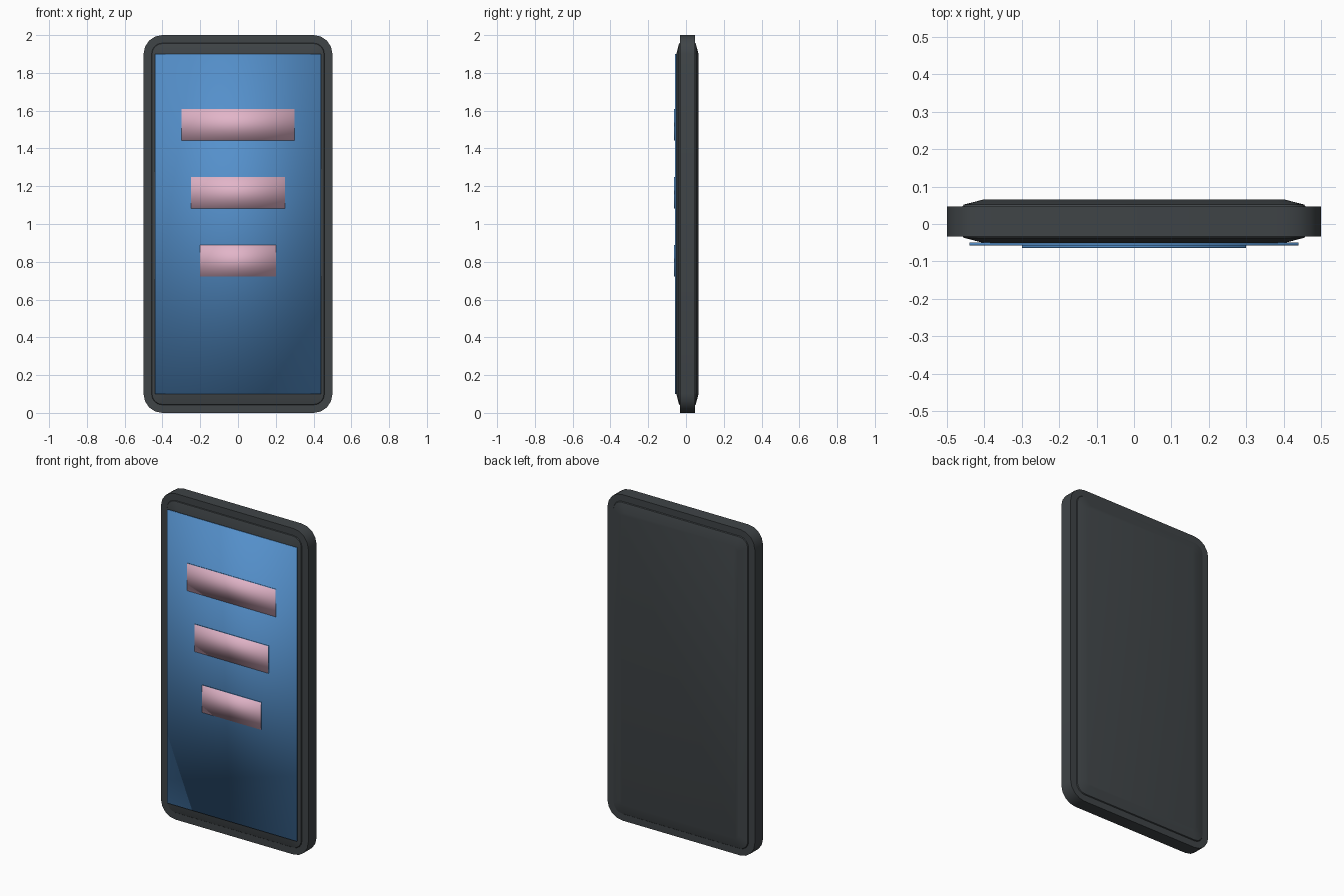
import bpy, bmesh, math

if "Cube" in bpy.data.objects:
    bpy.data.objects.remove(bpy.data.objects["Cube"])


def material(name, rgb):
    m = bpy.data.materials.new(name)
    m.use_nodes = True
    m.diffuse_color = (*rgb, 1)
    m.node_tree.nodes["Principled BSDF"].inputs["Base Color"].default_value = (*rgb, 1)
    return m


charcoal = material("charcoal", (0.05, 0.058, 0.063))
blue = material("screen blue", (0.09, 0.28, 0.6))
pink = material("soft pink", (0.76, 0.46, 0.58))


def finish(name, bm, mats):
    bmesh.ops.recalc_face_normals(bm, faces=bm.faces)
    mesh = bpy.data.meshes.new(name)
    bm.to_mesh(mesh)
    bm.free()
    for m in mats:
        mesh.materials.append(m)
    ob = bpy.data.objects.new(name, mesh)
    bpy.context.collection.objects.link(ob)
    return ob


def outline(inset, steps=4):
    """Rounded rectangle, shrunk by inset from the outer edge."""
    r = max(0.1 - inset, 0.03)
    pts = []
    for q, (sx, sz) in enumerate([(1, 1), (-1, 1), (-1, -1), (1, -1)]):
        cx, cz = sx * (0.5 - inset - r), 1 + sz * (1 - inset - r)
        for i in range(steps + 1):
            a = math.pi / 2 * (q + i / steps)
            pts.append((cx + r * math.cos(a), cz + r * math.sin(a)))
    return pts


def loft(name, rings):
    """Skin rounded rectangles given as (inset, y), capped at both ends."""
    bm = bmesh.new()
    loops = [[bm.verts.new((x, y, z)) for x, z in outline(d)] for d, y in rings]
    for a, b in zip(loops, loops[1:]):
        for i in range(len(a)):
            j = (i + 1) % len(a)
            bm.faces.new((a[i], a[j], b[j], b[i]))
    bm.faces.new(loops[0])
    bm.faces.new(loops[-1])
    ob = finish(name, bm, [charcoal])
    bpy.ops.object.select_all(action="DESELECT")
    ob.select_set(True)
    bpy.context.view_layer.objects.active = ob
    bpy.ops.object.shade_smooth_by_angle(angle=math.radians(40))


def slab(name, half, z0, z1, y0, y1, front):
    """Smooth-shaded thin plate with blue sides and its own front colour."""
    bm = bmesh.new()
    bmesh.ops.create_cube(bm, size=1)
    for v in bm.verts:
        v.co = (2 * half * v.co.x, y0 if v.co.y < 0 else y1, z0 if v.co.z < 0 else z1)
    bm.normal_update()
    for f in bm.faces:
        f.smooth = True
        f.material_index = 1 if f.normal.y < -0.5 else 0
    finish(name, bm, [blue, front])


# Casing: side band, with a shallow domed shell standing out front and back
loft("side_band", [(0, -0.033), (0, 0.047)])
loft("shell", [(0.1, -0.051), (0.045, -0.037), (0.04, -0.03),
               (0.04, 0.045), (0.045, 0.052), (0.1, 0.066)])

# Display with three raised bars
slab("screen", 0.44, 0.1, 1.9, -0.058, -0.05, blue)
for i, half in enumerate((0.3, 0.25, 0.2)):
    top = 1.61 - 0.36 * i
    slab(f"bar_{i + 1}", half, top - 0.167, top, -0.064, -0.056, pink)
